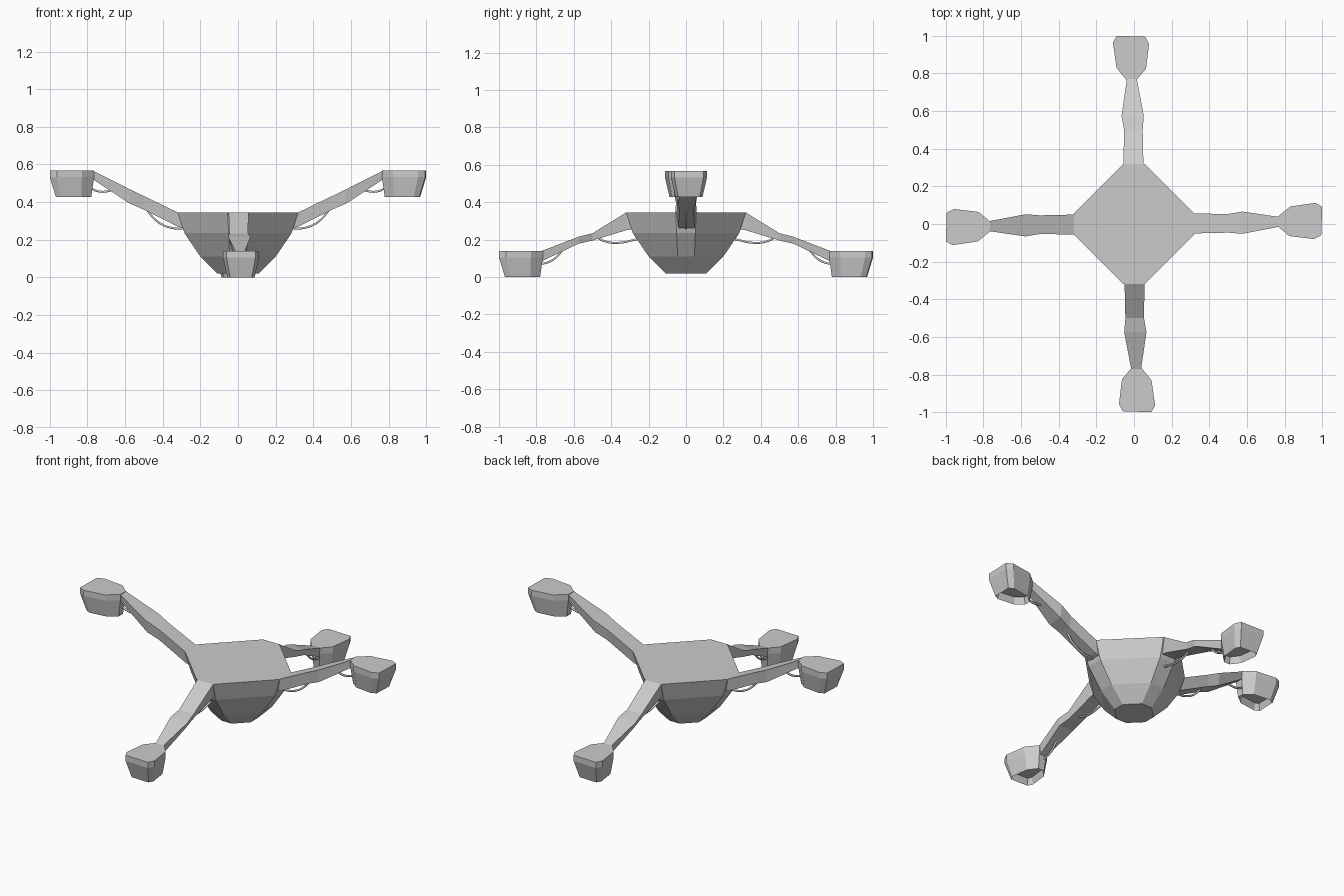
import bpy, bmesh, math
from mathutils import Matrix

if "Cube" in bpy.data.objects:
    bpy.data.objects.remove(bpy.data.objects["Cube"])


def loft(name, rings, turn=0.0, recess=False):
    """Skin equal-length rings of points and cap both ends."""
    bm = bmesh.new()
    rows = [[bm.verts.new(p) for p in ring] for ring in rings]
    n = len(rows[0])
    for a, b in zip(rows, rows[1:]):
        for i in range(n):
            j = (i + 1) % n
            bm.faces.new((a[i], a[j], b[j], b[i]))
    start = bm.faces.new(rows[0][::-1])
    bm.faces.new(rows[-1])
    bmesh.ops.recalc_face_normals(bm, faces=bm.faces[:])
    if recess:
        bmesh.ops.inset_region(bm, faces=[start], thickness=0.012)
        bmesh.ops.translate(bm, verts=start.verts[:], vec=(0, 0, 0.04))
    mesh = bpy.data.meshes.new(name)
    bm.to_mesh(mesh)
    bm.free()
    mesh.transform(Matrix.Rotation(turn, 4, 'Z'))
    obj = bpy.data.objects.new(name, mesh)
    bpy.context.collection.objects.link(obj)
    return obj


def cable(name, path, turn):
    """Thin hanging cable through (radius, height) points."""
    curve = bpy.data.curves.new(name, 'CURVE')
    curve.dimensions = '3D'
    curve.bevel_depth = 0.006
    curve.bevel_resolution = 1
    curve.resolution_u = 4
    spline = curve.splines.new('BEZIER')
    spline.bezier_points.add(len(path) - 1)
    for bp, (r, z) in zip(spline.bezier_points, path):
        bp.co = (0, r, z)
        bp.handle_left_type = bp.handle_right_type = 'AUTO'
    obj = bpy.data.objects.new(name, curve)
    obj.rotation_euler.z = turn
    bpy.context.collection.objects.link(obj)


# Central hull: clipped-square rings (reach, half width of clipped corner, height)
def hull_ring(a, w, z):
    return [(a, -w, z), (a, w, z), (w, a, z), (-w, a, z),
            (-a, w, z), (-a, -w, z), (-w, -a, z), (w, -a, z)]


loft("hull", [hull_ring(*r) for r in ((0.11, 0.035, 0.02), (0.2, 0.045, 0.11),
                                      (0.285, 0.05, 0.235), (0.32, 0.055, 0.345))])

# Pod outline (lateral, radius), seen from above
POD = [(-.04, .765), (-.093, .83), (-.112, .963), (-.093, 1.0),
       (.061, .995), (.08, .957), (.064, .825), (.013, .765)]

# Arm sections: radius, left, right, top height, bottom height
UP_ARM = [(.29, -.056, .05, .33, .26), (.32, -.056, .05, .345, .27),
          (.5, -.053, .046, .432, .36), (.575, -.066, .052, .468, .392),
          (.77, -.038, .015, .566, .52)]
DOWN_ARM = [(.29, -.056, .05, .345, .255), (.32, -.056, .05, .345, .25),
            (.5, -.053, .046, .234, .195), (.575, -.066, .052, .215, .178),
            (.77, -.038, .015, .14, .085)]
UP_CABLES = [[(.27, .262), (.35, .262), (.43, .298), (.5, .38)],
             [(.63, .485), (.69, .458), (.75, .459), (.79, .48)]]
DOWN_CABLES = [[(.25, .205), (.36, .183), (.43, .19), (.49, .22)],
               [(.66, .145), (.7, .1), (.75, .075), (.8, .068)]]

for k, side in enumerate(("back", "left", "front", "right")):
    turn = k * math.pi / 2
    raised = k % 2 == 1
    top = 0.567 if raised else 0.14
    # Jointed arm
    loft(side + "_arm",
         [[(l, r, t), (x, r, t), (x * .8, r, b), (l * .8, r, b)]
          for r, l, x, t, b in (UP_ARM if raised else DOWN_ARM)], turn)
    # Thruster pod with recessed underside
    base = [(-.016 + (x + .016) * .75, .78 + (y - .765) * .8, top - .14) for x, y in POD]
    loft(side + "_pod", [base, [(x, y, top - .035) for x, y in POD],
                         [(x, y, top) for x, y in POD]], turn, recess=True)
    # Hanging cables
    for label, path in zip(("inner", "outer"), UP_CABLES if raised else DOWN_CABLES):
        cable(f"{side}_{label}_cable", path, turn)
